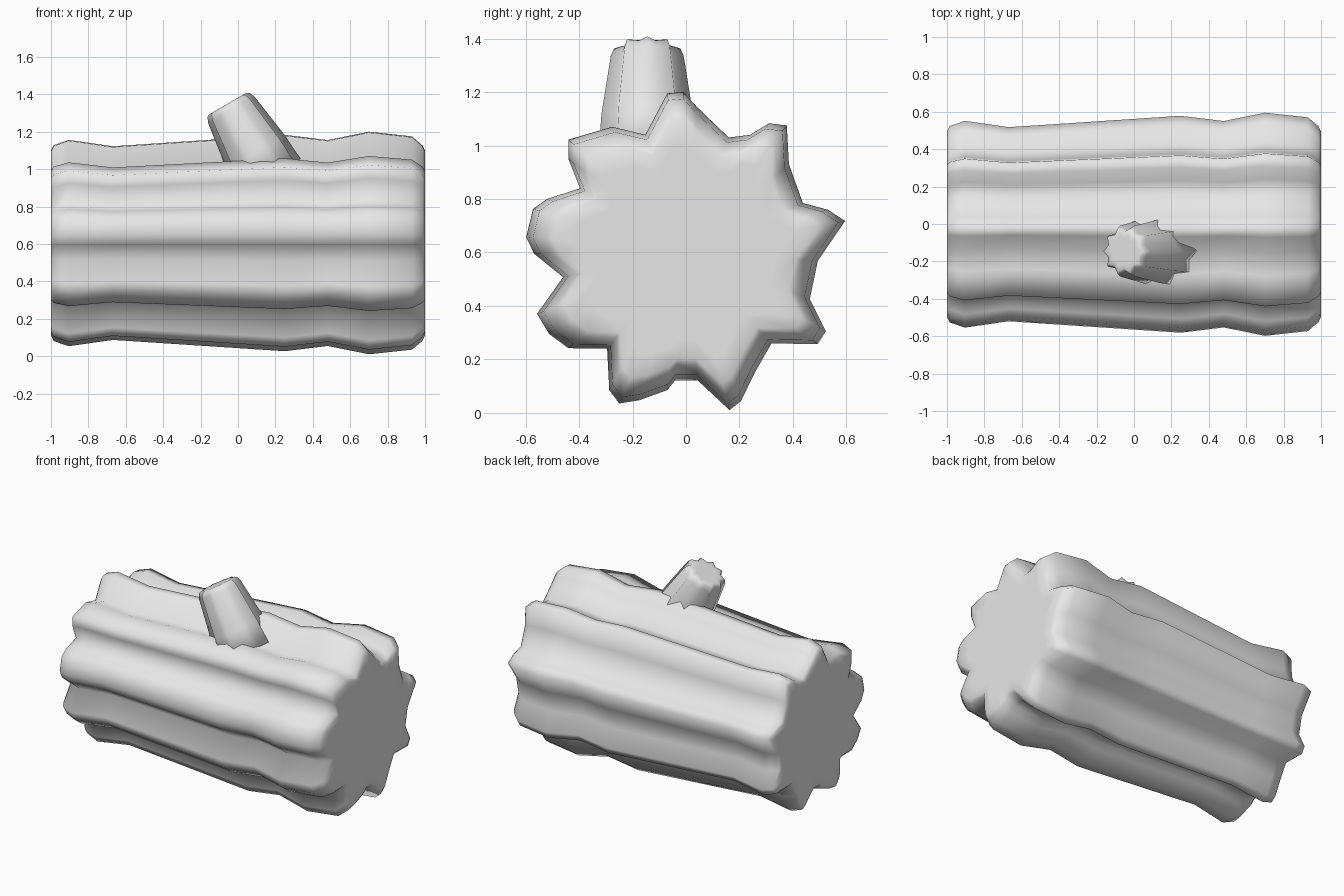
import bpy, bmesh, math
from mathutils import Matrix, Vector

if "Cube" in bpy.data.objects:
    bpy.data.objects.remove(bpy.data.objects["Cube"], do_unlink=True)

grey = bpy.data.materials.new("pale_grey")
grey.use_nodes = True
colour = (0.8, 0.8, 0.8, 1)
grey.diffuse_color = colour
grey.node_tree.nodes["Principled BSDF"].inputs["Base Color"].default_value = colour


def ribbed_bar(name, outline, stations, matrix):
    """Loft a (y, z) outline along x through (x, scale) stations, with flat ends."""
    bm = bmesh.new()
    rings = [[bm.verts.new((x, y * s, z * s)) for y, z in outline] for x, s in stations]
    n = len(outline)
    for a, b in zip(rings, rings[1:]):
        for i in range(n):
            j = (i + 1) % n
            bm.faces.new((a[i], a[j], b[j], b[i]))
    bm.faces.new(rings[0])
    bm.faces.new(rings[-1])
    bmesh.ops.recalc_face_normals(bm, faces=bm.faces)
    for f in bm.faces:
        f.smooth = True
    mesh = bpy.data.meshes.new(name)
    bm.to_mesh(mesh)
    bm.free()
    mesh.materials.append(grey)
    obj = bpy.data.objects.new(name, mesh)
    obj.matrix_world = matrix
    bpy.context.collection.objects.link(obj)


# Log: irregular star outline, seen end on
log_outline = [
    (-.07, 1.195), (-.01, 1.2), (.04, 1.145), (.16, 1.03), (.24, 1.04), (.31, 1.083),
    (.377, 1.075), (.385, .93), (.437, .785), (.53, .76), (.595, .718), (.493, .568),
    (.463, .425), (.523, .305), (.493, .257), (.32, .26), (.26, .155), (.205, .043),
    (.163, .01), (.043, .122), (-.04, .122), (-.07, .085), (-.175, .047), (-.25, .035),
    (-.287, .085), (-.295, .24), (-.44, .242), (-.512, .295), (-.557, .37), (-.46, .508),
    (-.568, .595), (-.598, .658), (-.572, .763), (-.52, .8), (-.396, .84), (-.44, .95),
    (-.44, 1.022), (-.276, 1.07), (-.152, 1.04)]
mid = 0.6
log_stations = [(-1, .68), (-1, .83), (-.985, .88), (-.905, .927), (-.67, .87), (.25, .972),
                (.48, .925), (.7, 1), (.93, .958), (.985, .88), (1, .83), (1, .68)]
ribbed_bar("log", [(y, z - mid) for y, z in log_outline], log_stations,
           Matrix.Translation((0, 0, mid)))

# Branch stub: tapered ten-lobed bar leaning towards the right side
lobes = 10
branch_outline = []
for i in range(lobes * 2):
    angle = math.pi * i / lobes
    radius = 1 if i % 2 else .8
    branch_outline.append((radius * math.cos(angle), radius * math.sin(angle)))
branch_stations = [(-.45, .19), (-.3, .18), (-.04, .143), (-.008, .13), (0, .115), (0, .085)]
lean = Matrix.Rotation(math.radians(-120), 4, 'Y')
ribbed_bar("branch_stub", branch_outline, branch_stations,
           Matrix.Translation(Vector((-.055, -.145, 1.35))) @ lean)
